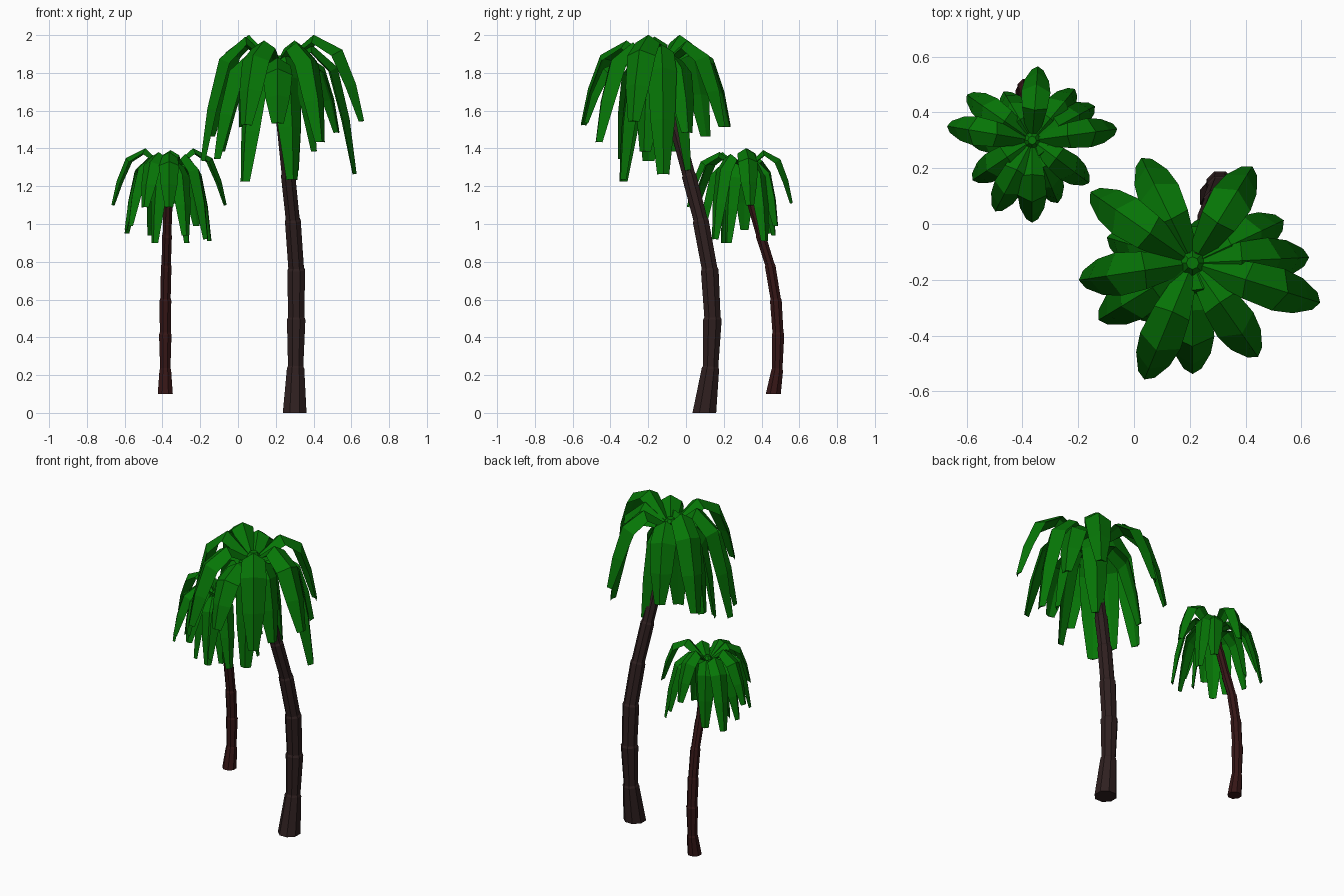
import bpy, bmesh, math
from mathutils import Vector

if "Cube" in bpy.data.objects:
    bpy.data.objects.remove(bpy.data.objects["Cube"])


def material(name, rgb):
    m = bpy.data.materials.new(name)
    m.diffuse_color = (*rgb, 1)
    m.use_nodes = True
    m.node_tree.nodes["Principled BSDF"].inputs["Base Color"].default_value = m.diffuse_color
    return m


def loft(bm, rings):
    """Skin a list of closed point rings and cap both ends."""
    vs = [[bm.verts.new(p) for p in r] for r in rings]
    n = len(vs[0])
    for a, b in zip(vs, vs[1:]):
        for i in range(n):
            j = (i + 1) % n
            bm.faces.new((a[i], a[j], b[j], b[i]))
    bm.faces.new(vs[0][::-1])
    bm.faces.new(vs[-1])


def finish(bm, name, mat):
    bmesh.ops.recalc_face_normals(bm, faces=bm.faces[:])
    me = bpy.data.meshes.new(name)
    bm.to_mesh(me)
    bm.free()
    me.materials.append(mat)
    bpy.context.collection.objects.link(bpy.data.objects.new(name, me))


def trunk(name, path, mat, sides=8):
    """Curved trunk with a small step at each joint; path is (x, y, z, radius)."""
    pts = [Vector(p[:3]) for p in path]
    last = len(path) - 1
    rings = []
    for i, p in enumerate(pts):
        t = (pts[min(i + 1, last)] - pts[max(i - 1, 0)]).normalized()
        if i == 0:
            t = Vector((0, 0, 1))
        u = Vector((0, 1, 0)).cross(t).normalized()
        v = t.cross(u)
        r = path[i][3]
        steps = [(0, 1)] if i in (0, last) else [(-.006, 1.08), (.006, .95)]
        for off, k in steps:
            rings.append([p + t * off + r * k * (u * math.cos(a) + v * math.sin(a))
                          for a in (math.tau * (s + .5) / sides for s in range(sides))])
    bm = bmesh.new()
    loft(bm, rings)
    finish(bm, name, mat)


SECTION = [(-1, -.38), (0, .25), (1, -.38), (0, -.12)]   # ridged leaf blade
REACH = [.03, .43, .73, .89, 1]            # outward fraction along a frond
DROP = [None, 0, .17, .57, 1]              # fall from peak to tip
WIDTH = [.032, .068, .078, .065, .032]     # half widths


def crown(name, hub, fronds, size, mat):
    """Drooping fronds; each is (dx, dy, tip height, peak height)."""
    bm = bmesh.new()
    hub = Vector(hub)
    for dx, dy, tip, peak in fronds:
        out = Vector((dx, dy, 0))
        side = Vector((-dy, dx, 0)).normalized()
        spine = []
        for f, d in zip(REACH, DROP):
            p = hub + out * f
            if d is not None:
                p.z = peak - .015 * size - d * (peak - tip)
            spine.append(p)
        rings = []
        for i, p in enumerate(spine):
            t = (spine[min(i + 1, 4)] - spine[max(i - 1, 0)]).normalized()
            n = t.cross(side).normalized()
            w = WIDTH[i] * size
            rings.append([p + side * a * w + n * b * w for a, b in SECTION])
        loft(bm, rings)
    finish(bm, name, mat)


green = material("leaf green", (.002, .18, .002))
bark = material("dark bark", (.028, .014, .014))
red_bark = material("reddish bark", (.036, .008, .008))

# Tall palm
trunk("tall_trunk", [(.30, .097, 0, .068), (.305, .13, .24, .046), (.308, .14, .5, .049),
                     (.308, .125, .76, .047), (.29, .077, 1.02, .042), (.265, .015, 1.26, .038),
                     (.237, -.06, 1.54, .034), (.212, -.135, 1.86, .036)], bark)
crown("tall_fronds", (.21, -.14, 1.84), [
    (-.18, .37, 1.53, 1.95), (-.36, .25, 1.48, 2.0), (-.40, -.06, 1.35, 1.99),
    (-.33, -.20, 1.36, 1.91), (-.17, -.41, 1.54, 1.97), (0, -.39, 1.55, 1.88),
    (.23, -.33, 1.45, 1.96), (.45, -.14, 1.56, 2.0), (.41, .02, 1.28, 1.95),
    (.32, .15, 1.5, 1.9), (.21, .34, 1.53, 1.97), (-.30, .09, 1.4, 1.87),
    (-.18, -.20, 1.24, 1.86), (.08, -.20, 1.25, 1.9), (.2, -.08, 1.4, 1.87),
    (.09, .16, 1.3, 1.87)], 1, green)

# Short palm
trunk("short_trunk", [(-.385, .462, .1, .043), (-.385, .483, .23, .031), (-.385, .487, .42, .033),
                      (-.384, .475, .6, .031), (-.38, .445, .78, .028), (-.376, .395, .94, .026),
                      (-.37, .345, 1.12, .024), (-.365, .30, 1.3, .024)], red_bark)
crown("short_fronds", (-.365, .30, 1.285), [
    (.02, .26, 1.12, 1.39), (-.23, .16, .96, 1.36), (-.30, .05, 1.11, 1.40),
    (-.21, -.14, 1.0, 1.36), (-.13, -.25, 1.1, 1.38), (0, -.29, 1.1, 1.38),
    (.09, -.22, .95, 1.33), (.20, -.15, .93, 1.37), (.30, .04, 1.11, 1.40),
    (.22, .12, .92, 1.34), (.15, .18, 1.0, 1.33), (-.10, .17, .95, 1.33),
    (-.23, .01, .98, 1.32), (-.08, -.11, .91, 1.32), (.10, -.08, .91, 1.33)], .67, green)

# Buds in the crown centres
for name, (x, y, z), r in (("tall_bud", (.21, -.14, 1.86), .045),
                           ("short_bud", (-.365, .30, 1.30), .03)):
    bm = bmesh.new()
    loft(bm, [[(x + r * k * math.cos(a), y + r * k * math.sin(a), z + r * h)
               for a in (math.tau * s / 8 for s in range(8))]
              for k, h in ((.8, -1), (1, 0), (.5, .7))])
    finish(bm, name, green)
